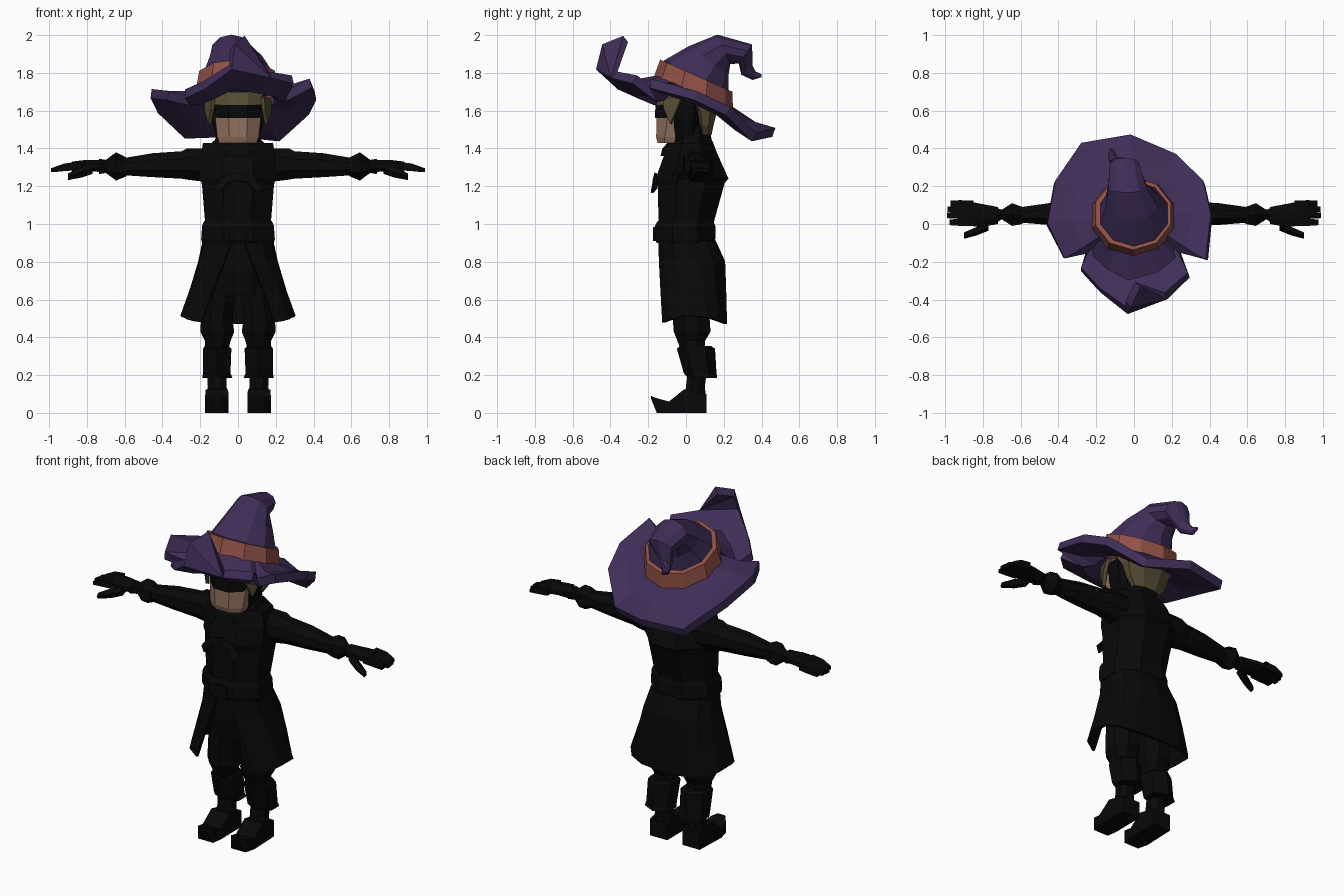
import bpy, bmesh, math
from mathutils import Vector


def material(name, rgb):
    m = bpy.data.materials.new(name)
    m.diffuse_color = (*rgb, 1)
    return m


BLACK = material("black cloth", (0.0025, 0.0025, 0.0025))
PURPLE = material("purple felt", (0.051, 0.027, 0.098))
ORANGE = material("rust band", (0.275, 0.08, 0.06))
SKIN = material("skin", (0.28, 0.16, 0.11))
HAIR = material("olive hair", (0.095, 0.074, 0.034))


def make(name, verts, faces, mat, thick=0, mirror=False, offset=0):
    me = bpy.data.meshes.new(name)
    bm = bmesh.new()
    vs = [bm.verts.new(v) for v in verts]
    for f in faces:
        bm.faces.new([vs[i] for i in f])
    bmesh.ops.recalc_face_normals(bm, faces=bm.faces)
    bm.to_mesh(me)
    bm.free()
    me.materials.append(mat)
    ob = bpy.data.objects.new(name, me)
    bpy.context.collection.objects.link(ob)
    if thick:
        s = ob.modifiers.new("thickness", 'SOLIDIFY')
        s.thickness, s.offset = thick, offset
    if mirror:
        ob.modifiers.new("mirror", 'MIRROR')
    return ob


def skin_rings(name, rings, mat, caps=True, **kw):
    n = len(rings[0])
    verts = [p for r in rings for p in r]
    faces = [(k * n + i, k * n + (i + 1) % n, (k + 1) * n + (i + 1) % n, (k + 1) * n + i)
             for k in range(len(rings) - 1) for i in range(n)]
    if caps:
        faces += [tuple(range(n)), tuple(range(len(verts) - n, len(verts)))]
    return make(name, verts, faces, mat, **kw)


def loft(name, stations, mat, axis='z', n=8, **kw):
    """Stations are (t, a0, a1, b0, b1): extents x,y along z / y,z along x / x,z along y."""
    rings = []
    for t, a0, a1, b0, b1 in stations:
        ring = []
        for i in range(n):
            g = math.tau * (i + 0.5) / n
            k = 1 / math.cos(math.pi / n)
            a = (a0 + a1) / 2 + math.cos(g) * k * (a1 - a0) / 2
            b = (b0 + b1) / 2 + math.sin(g) * k * (b1 - b0) / 2
            ring.append({'z': (a, b, t), 'x': (t, a, b), 'y': (a, t, b)}[axis])
        rings.append(ring)
    return skin_rings(name, rings, mat, **kw)


# --- Torso, belt and collar
loft("coat_torso", [(0.92, -.175, .175, -.14, .14), (1.02, -.175, .175, -.145, .15),
                    (1.20, -.19, .19, -.15, .20), (1.26, -.20, .20, -.14, .215),
                    (1.36, -.19, .19, -.11, .17), (1.44, -.13, .13, -.08, .14)], BLACK)
loft("shoulder_cape", [(1.20, -.17, .17, -.165, .19), (1.24, -.20, .20, -.16, .225),
                       (1.34, -.20, .20, -.125, .18), (1.43, -.185, .185, -.09, .14)], BLACK)
loft("scarf", [(1.36, -.15, .15, -.135, .14), (1.40, -.15, .15, -.125, .145),
               (1.45, -.12, .12, -.08, .135), (1.53, -.10, .10, -.04, .12)], BLACK)
loft("belt", [(0.90, -.19, .19, -.155, .15), (0.92, -.195, .195, -.165, .155),
              (0.99, -.19, .19, -.165, .155), (1.015, -.18, .18, -.15, .145)], BLACK)
loft("belt_buckle", [(0.91, -.045, .045, -.175, -.15), (0.985, -.045, .045, -.175, -.15)],
     BLACK, n=4)
make("chest_ties", [(0, -.16, 1.27), (.08, -.16, 1.25), (.13, -.16, 1.19), (.10, -.18, 1.165),
                    (.05, -.17, 1.22), (0, -.17, 1.23)], [(0, 1, 2, 3, 4, 5)],
     BLACK, thick=.015, mirror=True)

# --- Coat skirt, split down the front
rows = [(0.91, .18, -.14, .15, .10), (0.80, .205, -.14, .20, .25),
        (0.66, .25, -.14, .205, .42), (0.52, .30, -.14, .21, .58)]
n = 13
sv = []
for j, (z, rx, y0, y1, gap) in enumerate(rows):
    for i in range(n):
        a = gap + (math.tau - 2 * gap) * i / (n - 1)
        s, c = math.sin(a), -math.cos(a)
        x = rx * math.copysign(abs(s) ** 0.75, s)
        y = (y0 + y1) / 2 + (y1 - y0) / 2 * math.copysign(abs(c) ** 0.7, c)
        drop = 0.05 * abs(c) if j == 3 else 0
        sv.append((x, y, z - drop))
sf = [(j * n + i, j * n + i + 1, (j + 1) * n + i + 1, (j + 1) * n + i)
      for j in range(3) for i in range(n - 1)]
make("coat_skirt", sv, sf, BLACK, thick=.015)
loft("hips", [(0.62, -.17, .17, -.09, .12), (0.75, -.19, .19, -.115, .14),
              (0.92, -.16, .16, -.12, .13)], BLACK)

# --- Legs and boots
loft("trouser_leg", [(0.34, .05, .175, -.03, .10), (0.38, .04, .175, -.045, .10),
                     (0.43, .02, .20, -.065, .13), (0.50, .03, .195, -.07, .125),
                     (0.66, .01, .18, -.08, .12)], BLACK, mirror=True)
loft("boot_cuff", [(0.185, .03, .19, .02, .155), (0.21, .04, .185, .0, .15),
                   (0.34, .035, .185, -.035, .14), (0.355, .05, .175, -.02, .12)],
     BLACK, n=6, mirror=True)
loft("boot_shaft", [(0.05, .055, .165, -.01, .108), (0.14, .06, .16, .0, .10),
                    (0.22, .06, .165, .01, .11)], BLACK, mirror=True)
loft("boot_foot", [(-.185, .085, .135, .075, .09), (-.155, .06, .16, .0, .078),
                   (-.09, .05, .175, .0, .06), (-.01, .052, .172, .0, .125),
                   (.108, .052, .168, .0, .10)], BLACK, axis='y', n=4, mirror=True)

# --- Arms, gauntlets and hands
loft("sleeve", [(.15, -.02, .14, 1.22, 1.40), (.27, -.01, .13, 1.235, 1.40),
                (.30, -.005, .12, 1.24, 1.385), (.45, -.005, .11, 1.248, 1.375),
                (.63, .01, .085, 1.26, 1.345)], BLACK, axis='x', mirror=True)
loft("glove_flare", [(.59, .0, .09, 1.26, 1.345), (.645, -.01, .11, 1.24, 1.37),
                     (.70, .025, .075, 1.275, 1.335), (.735, .0, .09, 1.27, 1.34)],
     BLACK, axis='x', n=6, mirror=True)
loft("palm", [(.72, .0, .09, 1.275, 1.34), (.80, -.015, .105, 1.28, 1.34),
              (.88, -.01, .12, 1.28, 1.33)], BLACK, axis='x', mirror=True)
for k, (y, tip) in enumerate([(.008, .975), (.045, .99), (.077, .985), (.107, .97)]):
    loft("finger_%d" % (k + 1), [(.85, y - .018, y + .016, 1.285, 1.33),
         (.92, y - .018, y + .019, 1.28, 1.32), (tip, y - .014, y + .016, 1.275, 1.295)],
         BLACK, axis='x', n=4, mirror=True)
loft("thumb", [(.77, -.03, .02, 1.27, 1.32), (.83, -.055, -.015, 1.25, 1.30),
               (.90, -.075, -.045, 1.235, 1.265)], BLACK, axis='x', n=5, mirror=True)

# --- Head, mask and hair
loft("face", [(1.43, -.10, .10, -.15, -.03), (1.46, -.11, .11, -.158, .0),
              (1.56, -.12, .12, -.155, .04), (1.66, -.125, .125, -.14, .06)], SKIN)
loft("eye_mask", [(1.56, -.118, .118, -.164, .06), (1.63, -.124, .124, -.162, .07)], BLACK)
loft("hood_lining", [(1.44, -.108, .108, -.11, .09), (1.55, -.14, .14, -.11, .10),
                     (1.66, -.145, .145, -.11, .10)], BLACK)
loft("hair_fringe", [(1.63, -.125, .125, -.158, .0), (1.70, -.13, .13, -.14, .0)], HAIR)
loft("hair_back", [(1.47, -.09, .09, .07, .135), (1.52, -.125, .125, .06, .145),
                   (1.60, -.15, .15, .04, .165), (1.68, -.15, .15, -.05, .18)], HAIR)
make("side_lock", [(.13, -.12, 1.67), (.168, -.02, 1.67), (.168, -.05, 1.60),
                   (.15, -.08, 1.53), (.135, -.115, 1.61)], [(0, 1, 2, 3, 4)],
     HAIR, thick=.02, mirror=True)


# --- Hat crown and band, rings pitched toward the back
def tilted(c, r, deg, wide=1, n=10):
    t = math.radians(deg)
    return [Vector(c) + Vector((wide * r * math.cos(g), r * math.sin(g) * math.cos(t),
                                -r * math.sin(g) * math.sin(t)))
            for g in (math.tau * (i + .5) / n for i in range(n))]


skin_rings("hat_crown", [tilted(*a) for a in [
    ((0, .04, 1.72), .195, 24), ((0, .055, 1.79), .187, 24), ((-.01, .12, 1.865), .13, 36, 1.12),
    ((-.035, .20, 1.925), .085, 66, 1.25), ((-.05, .315, 1.90), .062, 125, 1.3),
    ((-.09, .322, 1.815), .038, 140), ((-.115, .36, 1.785), .024, 110),
    ((-.12, .40, 1.785), .008, 95)]], PURPLE)
skin_rings("hat_band", [tilted(*a) for a in [
    ((-.005, .038, 1.68), .230, 24), ((-.005, .055, 1.785), .210, 24),
    ((0, .055, 1.785), .18, 24)]], ORANGE, caps=False)

# --- Hat brim with notches either side of the front flap
rim = [(-.28, -.24, 1.69), (-.18, -.35, 1.735), (-.04, -.455, 1.83), (.17, -.38, 1.79),
       (.29, -.27, 1.765), (.24, -.15, 1.67), (.385, -.19, 1.745), (.41, .05, 1.68),
       (.37, .22, 1.60), (.22, .36, 1.46), (-.02, .465, 1.485), (-.28, .42, 1.475),
       (-.42, .22, 1.61), (-.46, .0, 1.69), (-.37, -.18, 1.68), (-.25, -.15, 1.65)]
m = len(rim)
inner, mid = [], []
for p in rim:
    d = Vector((p[0], p[1] - .035)).normalized() * .205
    q = Vector((d.x, .035 + d.y * .91, 1.68 - d.y * .40))
    inner.append(q)
    s = Vector(p).lerp(q, .5)
    s.z -= .06 if p[1] < -.2 else .02
    mid.append(s)
bv = inner + mid + [Vector(p) for p in rim]
bf = [(k * m + i, k * m + (i + 1) % m, (k + 1) * m + (i + 1) % m, (k + 1) * m + i)
      for k in range(2) for i in range(m)]
# curled-up end of the flap
bv += [Vector((-.03, -.425, 1.94)), Vector((.02, -.32, 1.98))]
b, t1, t2 = 2 * m, 3 * m, 3 * m + 1
bf += [(b + 2, b + 3, t1), (b + 3, t2, t1)]
make("hat_brim", bv, bf, PURPLE, thick=.05)
